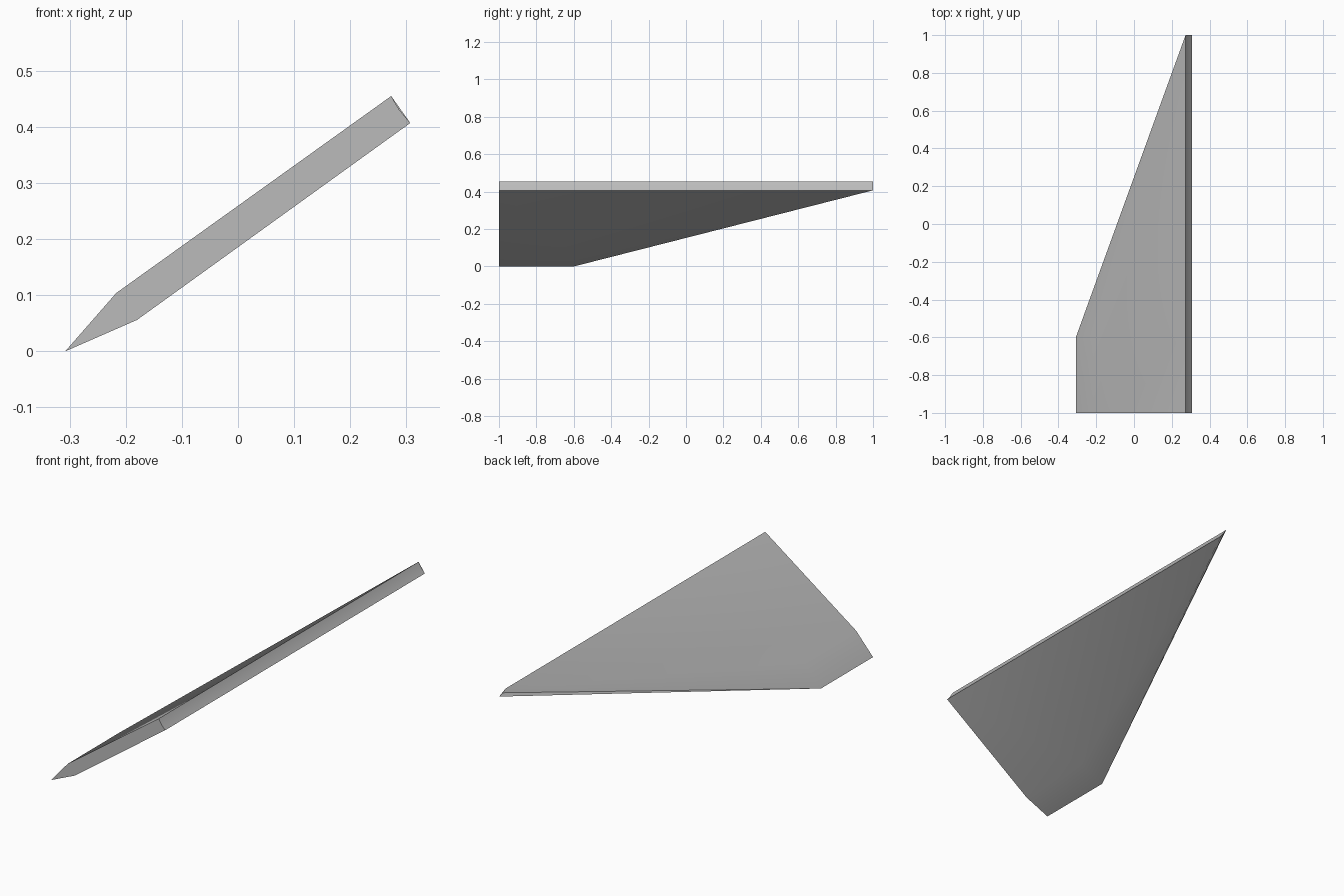
import bpy
import bmesh

if "Cube" in bpy.data.objects:
    bpy.data.objects.remove(bpy.data.objects["Cube"], do_unlink=True)

# Plain grey surface
grey = bpy.data.materials.new("plain_grey")
grey.use_nodes = True
colour = (0.5, 0.5, 0.5, 1)
grey.diffuse_color = colour
grey.node_tree.nodes["Principled BSDF"].inputs["Base Color"].default_value = colour

# Cross-section of the tilted blade (x, z)
TIP, HIGH, LOW = (-0.308, 0), (-0.217, 0.104), (-0.18, 0.056)
ROOT_TOP, ROOT_MID, ROOT_LOW = (0.273, 0.455), (0.287, 0.431), (0.307, 0.407)
SECTION = [TIP, HIGH, ROOT_TOP, ROOT_MID, ROOT_LOW, LOW]
FRONT, SHOULDER, BACK = -1, -0.6, 1

bm = bmesh.new()
front = [bm.verts.new((x, FRONT, z)) for x, z in SECTION]
# The outer part stops at the shoulder, the root runs to the back
back = [bm.verts.new((x, BACK if x > 0 else SHOULDER, z)) for x, z in SECTION]
tip, high, root_top, root_mid, root_low, low = back

# Flat front end and the thin back end
bm.faces.new(front)
bm.faces.new((root_top, root_mid, root_low))
# Broad sides, tip bevels and root strip
for i in range(len(SECTION)):
    j = (i + 1) % len(SECTION)
    bm.faces.new((front[i], front[j], back[j], back[i]))
# Bevels along the slanted edge
bm.faces.new((tip, high, root_top, root_mid))
bm.faces.new((tip, root_mid, root_low, low))
bmesh.ops.recalc_face_normals(bm, faces=bm.faces)

# Smooth bevels, with crisp ends, root and cutting edge
for face in bm.faces:
    face.smooth = True
crisp = [(front[i], front[i - 1]) for i in range(len(SECTION))]
crisp += [(front[0], tip), (tip, root_mid), (front[2], root_top),
          (front[4], root_low), (root_top, root_mid), (root_mid, root_low),
          (root_top, root_low)]
for a, b in crisp:
    bm.edges.get((a, b)).smooth = False

mesh = bpy.data.meshes.new("blade_fin")
bm.to_mesh(mesh)
bm.free()
mesh.materials.append(grey)
blade = bpy.data.objects.new("blade_fin", mesh)
bpy.context.collection.objects.link(blade)
